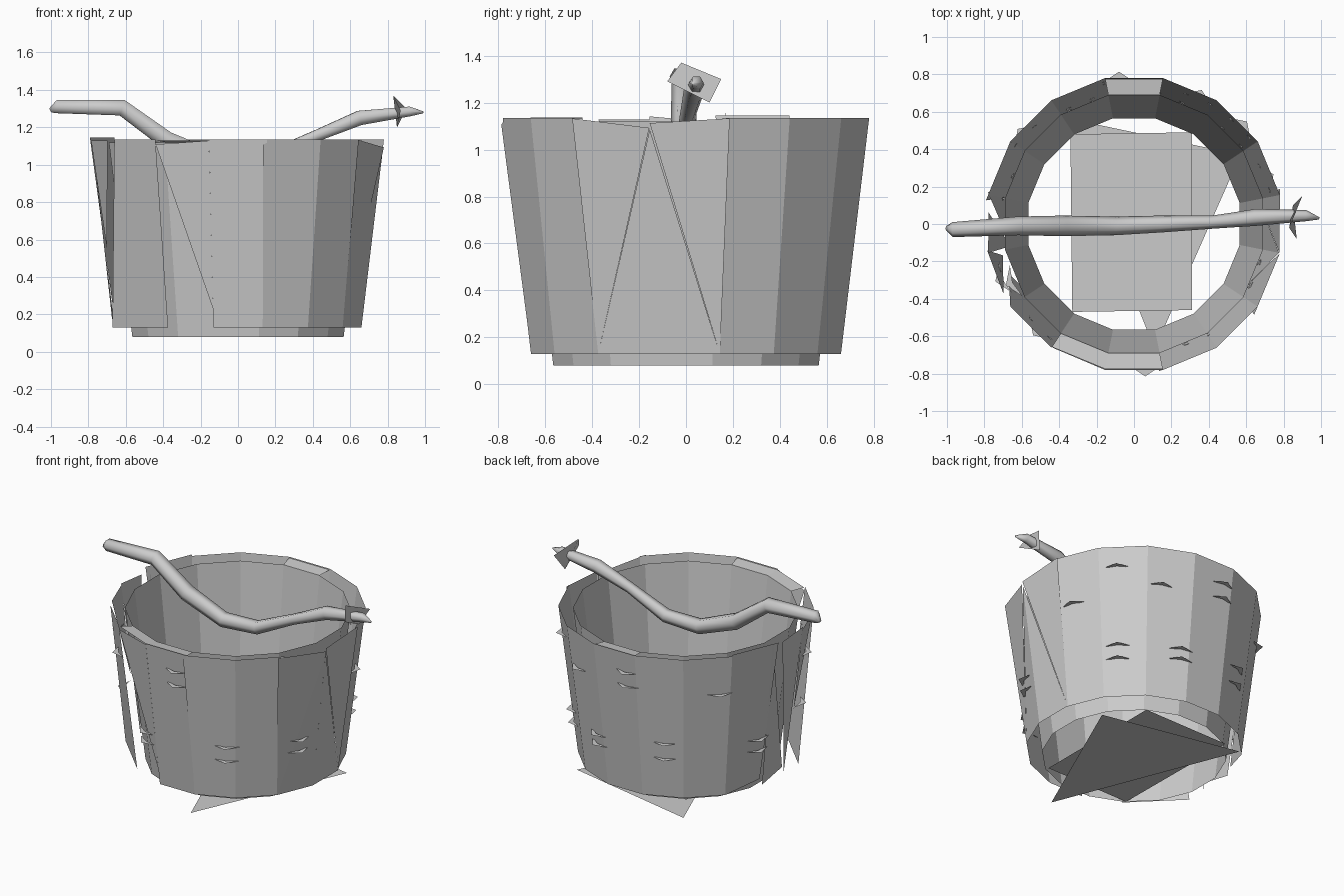
import bpy, bmesh, math, random
from mathutils import Vector

if "Cube" in bpy.data.objects:
    bpy.data.objects.remove(bpy.data.objects["Cube"])

random.seed(4)
N = 16
STEP = 2 * math.pi / N
HALF = math.tan(math.pi / N)


def make(name, polys, smooth=False):
    """Mesh object from a list of polygons (lists of points)."""
    bm = bmesh.new()
    for poly in polys:
        bm.faces.new([bm.verts.new(p) for p in poly])
    bmesh.ops.remove_doubles(bm, verts=bm.verts, dist=0.0005)
    me = bpy.data.meshes.new(name)
    bm.to_mesh(me)
    bm.free()
    ob = bpy.data.objects.new(name, me)
    bpy.context.collection.objects.link(ob)
    if smooth:
        for p in me.polygons:
            p.use_smooth = True
    return ob


def facet_point(f, apothem, side, z):
    """Point on facet f (0 = front, counting towards +x)."""
    a = -math.pi / 2 + f * STEP
    out = Vector((math.cos(a), math.sin(a), 0))
    tan = Vector((-math.sin(a), math.cos(a), 0))
    return out * apothem + tan * side + Vector((0, 0, z))


def bark(f, corners, peel=0.0, z_add=0.0):
    """Bark piece: corners are (side -1..1, height 0..1); peel lifts its right side."""
    pts = []
    for s, t in corners:
        ap = 0.66 + 0.12 * t
        pts.append(facet_point(f, ap + peel * (s + 1) / 2, s * ap * HALF, 0.13 + t * 1.005 + z_add * t))
    return pts


def full_ring(facets, a0, z0, a1, z1):
    return [[facet_point(f, a0, -a0 * HALF, z0), facet_point(f, a0, a0 * HALF, z0),
             facet_point(f, a1, a1 * HALF, z1), facet_point(f, a1, -a1 * HALF, z1)] for f in facets]


# Inner wooden wall and the ledges joining it to the bark
make("inner_wall", full_ring(range(N), 0.565, 0.08, 0.69, 1.12))
make("rim_ledge", full_ring([-1, 0, 8], 0.69, 1.12, 0.775, 1.13))

# Whole bark panels
quad = [(-1, 0), (1, 0), (1, 1), (-1, 1)]
make("bark_shell", [bark(f, quad) for f in (0, 1, 2, 5, 6, 7, 8, 9, 10)])

# Split and peeling bark: facet, corners, peel
pieces = [
    (15, [(1, 0.1), (1, 1), (-1, 0.98)], 0.0),
    (1, [(-1.15, 0.98), (-1, 0.15), (-0.9, 1)], 0.0),
    (3, [(-1, 0), (1, 0.96), (-1.3, 1)], 0.005),
    (3, [(-1, 0), (1, 0), (1, 0.96)], 0.0),
    (4, [(-1, 0), (1.1, 0), (-1, 0.96)], 0.0),
    (4, [(1.1, 0), (1.2, 1), (-1, 0.98)], 0.0),
    (11, [(-1, 0), (0.9, 0.05), (1.2, 1.0), (-1, 1)], 0.0),
    (12, [(-1.1, 1.02), (-0.9, 0), (0.6, 0.05)], 0.01),
    (12, [(0.9, 0.0), (1, 1), (-0.4, 0.98)], 0.0),
    (13, [(-1.1, 1), (-0.8, 0.42), (0.5, 1)], 0.01),
    (14, [(-2.2, 0), (1, 0), (1, 1), (-1, 1)], 0.0),
]
make("peeling_bark", [bark(f, c, p, random.uniform(-0.012, 0.012)) for f, c, p in pieces])

# Small horizontal slivers on the bark: facet position, height
marks = [(0.3, 1.0), (0.3, 0.9), (1.4, 0.5), (1.4, 0.4), (3, 0.5), (3, 0.42), (4.8, 0.8),
         (5.8, 1.0), (5.8, 0.47), (5.8, 0.38), (6.7, 0.88), (7.4, 0.47), (7.4, 0.4),
         (8.4, 1.0), (8.4, 0.9), (9.1, 0.52), (9.1, 0.41), (10.4, 0.87), (11.4, 0.48),
         (11.4, 0.4), (13, 0.9), (13.2, 0.53), (14.2, 0.9), (15.2, 0.4), (15.2, 0.47)]
slivers = []
for f, z in marks:
    g = round(f)
    ap = 0.66 + 0.12 * (z - 0.13)
    mid = (f - g) * 0.2
    slivers.append([facet_point(g, ap - 0.01, mid - 0.09, z), facet_point(g, ap + 0.05, mid, z),
                    facet_point(g, ap - 0.01, mid + 0.09, z), facet_point(g, ap + 0.012, mid, z)])
make("bark_slivers", slivers)

# Flat floor board inside and a three-cornered board under it
make("floor_board", [[(-0.33, -0.47, 0.08), (0.31, -0.46, 0.08), (0.31, 0.49, 0.08), (-0.34, 0.48, 0.08)]])
make("base_offcut", [[(0.57, 0.37, 0), (-0.38, 0.57, 0), (0.11, -0.67, 0)]])

# Crooked twig handle: x, y, z, radius
path = [(-1.0, -0.02, 1.29, 0.015), (-0.97, -0.03, 1.31, 0.04), (-0.62, -0.01, 1.305, 0.05),
        (-0.38, -0.01, 1.13, 0.055), (-0.1, -0.01, 1.02, 0.05), (0.15, 0.0, 1.03, 0.045),
        (0.42, 0.01, 1.155, 0.035), (0.65, 0.035, 1.25, 0.045), (0.92, 0.045, 1.285, 0.03),
        (0.99, 0.03, 1.28, 0.006)]
pts = [Vector(p[:3]) for p in path]
rings = []
for i, p in enumerate(pts):
    d = (pts[min(i + 1, len(pts) - 1)] - pts[max(i - 1, 0)]).normalized()
    side = Vector((0, 0, 1)).cross(d).normalized()
    up = d.cross(side)
    rings.append([p + path[i][3] * (side * math.cos(k * math.pi / 3) + up * math.sin(k * math.pi / 3))
                  for k in range(6)])
tube = [[a[k], a[(k + 1) % 6], b[(k + 1) % 6], b[k]]
        for a, b in zip(rings, rings[1:]) for k in range(6)]
tube += [rings[0][::-1], rings[-1]]
make("twig_handle", tube, smooth=True)

# Leaf-like chip across the right end of the handle
make("handle_chip", [[(0.83, -0.02, 1.37), (0.9, 0.15, 1.3), (0.85, 0.1, 1.2), (0.87, -0.08, 1.29)]])
